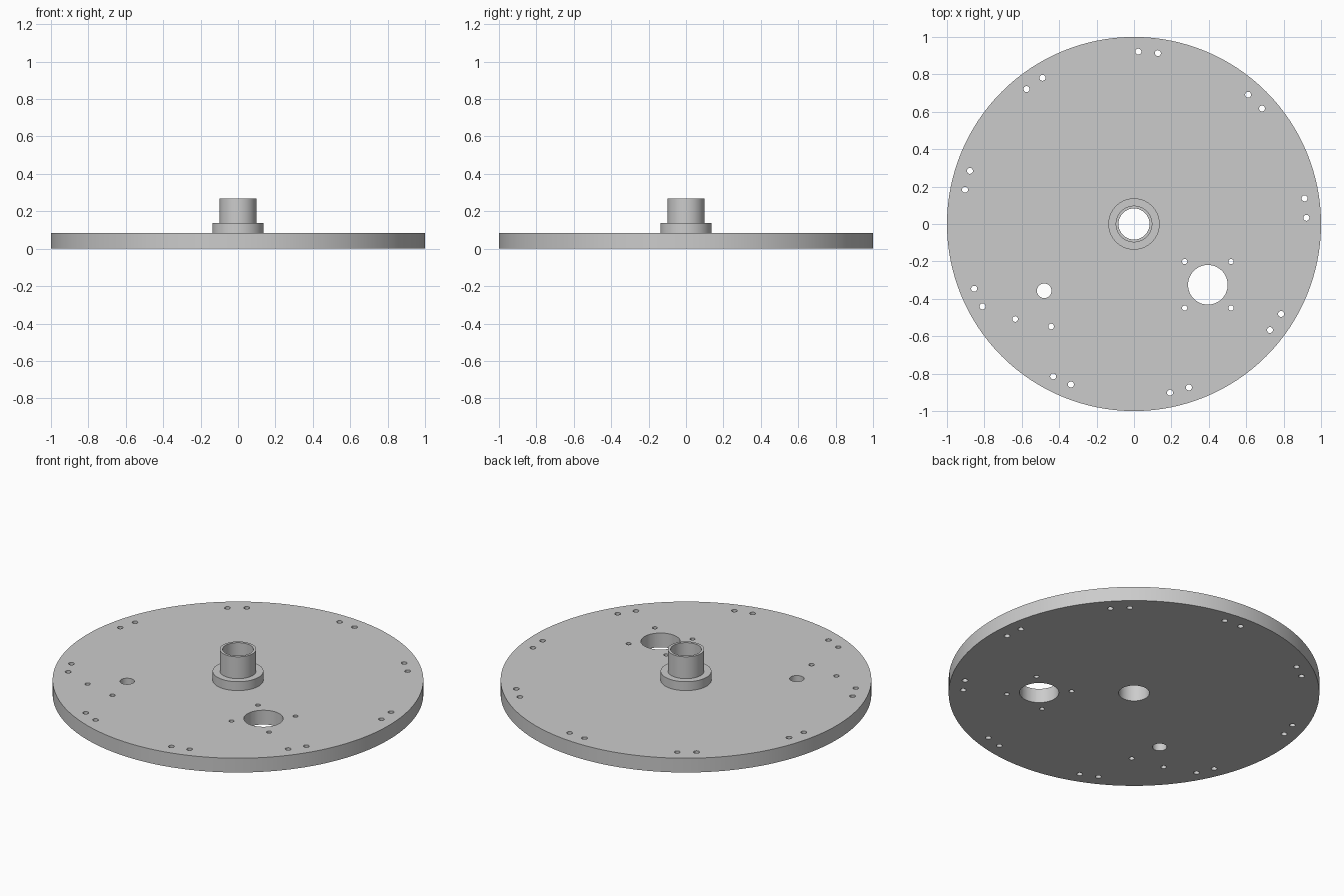
import bpy
import bmesh
from math import cos, sin, radians, pi
from mathutils import Matrix

cube = bpy.data.objects.get("Cube")
if cube:
    bpy.data.objects.remove(cube, do_unlink=True)

PLATE_TOP = 0.085
BORE = 0.083

grey = bpy.data.materials.new("light_grey")
grey.use_nodes = True
grey.diffuse_color = (0.6, 0.6, 0.6, 1)
grey.node_tree.nodes["Principled BSDF"].inputs["Base Color"].default_value = grey.diffuse_color


def add_object(name, bm):
    bmesh.ops.recalc_face_normals(bm, faces=bm.faces)
    mesh = bpy.data.meshes.new(name)
    bm.to_mesh(mesh)
    bm.free()
    mesh.materials.append(grey)
    obj = bpy.data.objects.new(name, mesh)
    bpy.context.collection.objects.link(obj)
    return obj


def lathe(name, profile, sides):
    """Revolve a closed (radius, height) profile around the z axis."""
    bm = bmesh.new()
    verts = [bm.verts.new((r, 0, z)) for r, z in profile]
    edges = [bm.edges.new((a, b)) for a, b in zip(verts, verts[1:] + verts[:1])]
    bmesh.ops.spin(bm, geom=verts + edges, cent=(0, 0, 0), axis=(0, 0, 1),
                   angle=2 * pi, steps=sides, use_merge=True)
    bmesh.ops.remove_doubles(bm, verts=bm.verts, dist=1e-5)
    return add_object(name, bm)


def activate(obj):
    bpy.ops.object.select_all(action='DESELECT')
    obj.select_set(True)
    bpy.context.view_layer.objects.active = obj


# Round base plate with the central bore
plate = lathe("base_plate", [(BORE, 0), (1, 0), (1, PLATE_TOP), (BORE, PLATE_TOP)], 128)

# Stepped hub: wide collar below a thin-walled tube
hub = lathe("hub", [(BORE, PLATE_TOP), (0.137, PLATE_TOP), (0.137, 0.138),
                    (0.098, 0.138), (0.098, 0.268), (BORE, 0.268)], 128)

# Hole layout as (x, y, radius): large opening with four screw holes
cx, cy = 0.395, -0.325
holes = [(cx, cy, 0.106)]
holes += [(cx + sx * 0.124, cy + sy * 0.124, 0.014) for sx in (-1, 1) for sy in (-1, 1)]

# Small opening with two screw holes
holes += [(-0.48, -0.357, 0.039), (-0.635, -0.508, 0.015), (-0.443, -0.548, 0.015)]

# Nine pairs of screw holes around the rim
for i in range(9):
    for offset in (-3.25, 3.25):
        a = radians(5.3 + 40 * i + offset)
        holes.append((0.922 * cos(a), 0.922 * sin(a), 0.016))

# Drill the plate
bm = bmesh.new()
for x, y, r in holes:
    bmesh.ops.create_cone(bm, cap_ends=True, segments=48 if r > 0.03 else 24,
                          radius1=r, radius2=r, depth=0.4,
                          matrix=Matrix.Translation((x, y, 0)))
cutter = add_object("hole_cutter", bm)
cutter.hide_render = True
drill = plate.modifiers.new("holes", 'BOOLEAN')
drill.operation = 'DIFFERENCE'
drill.solver = 'EXACT'
drill.object = cutter
activate(plate)
bpy.ops.object.modifier_apply(modifier=drill.name)
bpy.data.objects.remove(cutter, do_unlink=True)

# Smooth round walls, crisp rims
for obj in (plate, hub):
    activate(obj)
    bpy.ops.object.shade_smooth_by_angle(angle=radians(30))
